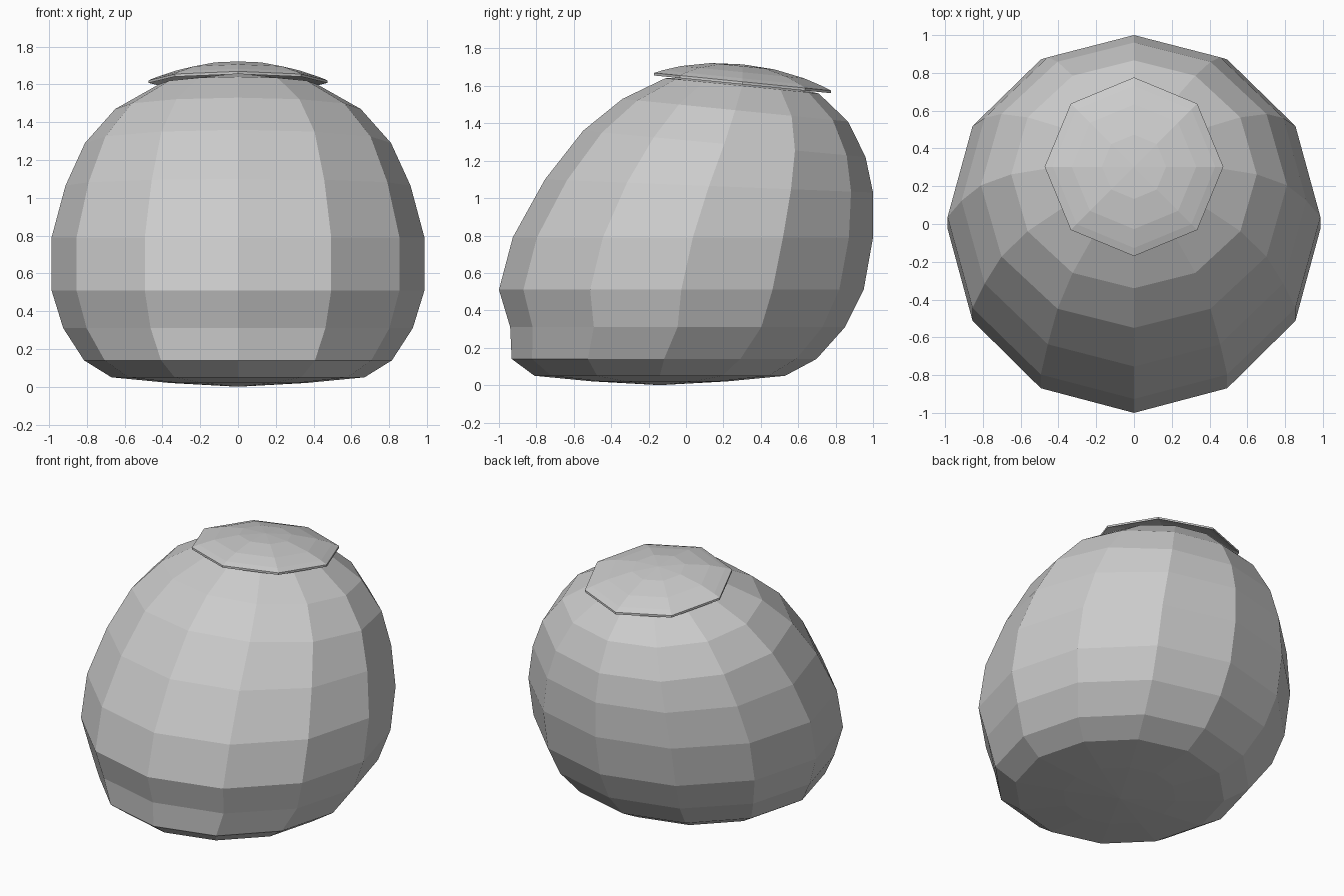
import bpy, bmesh
from math import cos, sin, tau

if "Cube" in bpy.data.objects:
    bpy.data.objects.remove(bpy.data.objects["Cube"])


def loft(name, sides, rings):
    """Skin rings (centre y, centre z, x radius, y radius, tilt slope); radius 0 is a pole."""
    bm = bmesh.new()
    loops = []
    for cy, cz, rx, ry, slope in rings:
        if rx == 0:
            loops.append([bm.verts.new((0, cy, cz))] * sides)
            continue
        loop = []
        for i in range(sides):
            a = tau * i / sides
            dy = ry * sin(a)
            loop.append(bm.verts.new((rx * cos(a), cy + dy, cz + slope * dy)))
        loops.append(loop)
    for lo, hi in zip(loops, loops[1:]):
        for i in range(sides):
            j = (i + 1) % sides
            quad = [lo[i], lo[j], hi[j], hi[i]]
            bm.faces.new(list(dict.fromkeys(quad)))
    bmesh.ops.recalc_face_normals(bm, faces=bm.faces)
    mesh = bpy.data.meshes.new(name)
    bm.to_mesh(mesh)
    bm.free()
    obj = bpy.data.objects.new(name, mesh)
    bpy.context.collection.objects.link(obj)
    return obj


# Leaning twelve-sided body
loft("body", 12, [
    (-0.14, 0.0, 0, 0, 0),
    (-0.14, 0.02, 0.36, 0.36, 0),
    (-0.14, 0.05, 0.67, 0.67, 0),
    (-0.117, 0.14, 0.815, 0.815, 0),
    (-0.045, 0.31, 0.925, 0.895, 0),
    (-0.025, 0.51, 0.987, 0.975, 0),
    (0.037, 0.79, 0.987, 0.963, 0),
    (0.123, 1.065, 0.913, 0.877, -0.04),
    (0.205, 1.29, 0.81, 0.755, -0.093),
    (0.263, 1.47, 0.65, 0.603, -0.10),
    (0.30, 1.60, 0.42, 0.41, -0.10),
    (0.30, 1.66, 0, 0, 0),
])

# Thin eight-sided cap, tilted towards the back
cap_profile = [(0, 1.715), (0.17, 1.705), (0.33, 1.673), (0.43, 1.640), (0.473, 1.622)]
outer = [(0.303, z, r, r, -0.10) for r, z in cap_profile]
inner = [(0.303, z - 0.014, r, r, -0.10) for r, z in reversed(cap_profile)]
loft("cap", 8, outer + inner)
